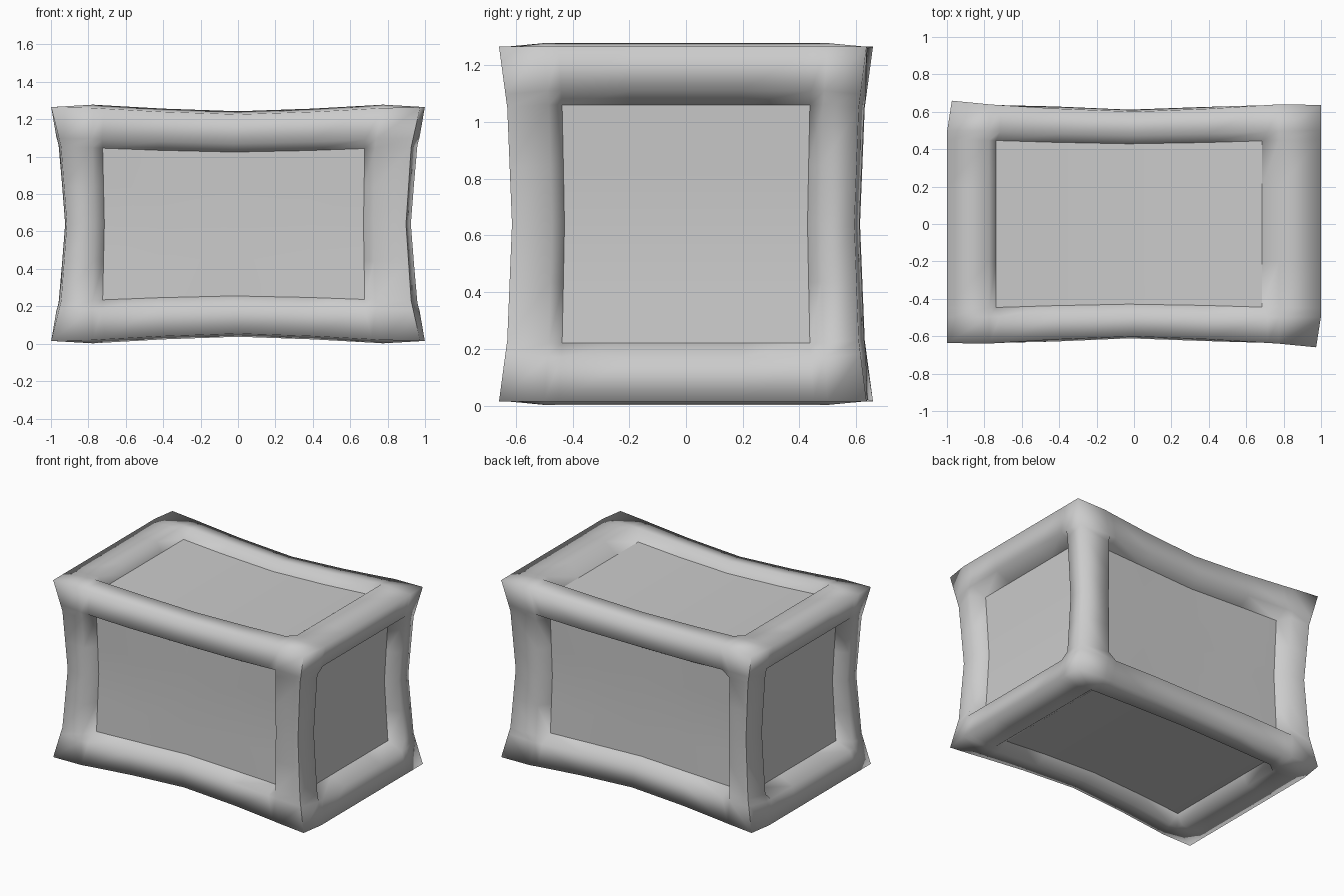
import bpy, bmesh
from math import copysign

if "Cube" in bpy.data.objects:
    bpy.data.objects.remove(bpy.data.objects["Cube"])

# Grid stations per axis: outer edge, frame crest, panel border, panel interior
GRID = [
    [-1, -.775, -.715, -.4, 0, .4, .715, .775, 1],
    [-.645, -.5, -.45, -.2, 0, .2, .45, .5, .645],
    [-.625, -.458, -.41, -.2, 0, .2, .41, .458, .625],
]
CREST = [1.014, .657, .643]     # half size at the rounded frame crest
PANEL = [.9, .568, .575]        # half size at the recessed panel
N = 8
bm = bmesh.new()
verts, ring_of = {}, {}


def pinch(p):
    """Draw the frame in at the middle of its bars."""
    x, y, z = p
    px = max(0, 1 - (abs(x) / .85) ** 1.4)
    t = min(1, abs(z) / .63)
    pz = 1 - .55 * t if t < .65 else .6425 * (1 - t) / .35
    return (x - copysign(.085, x) * x ** 4 * pz,
            y - copysign(.045, y) * (y / .65) ** 2 * max(px, pz),
            z - .04 * z / .64 * px + .64)


def vert(axis, idx):
    if idx in verts:
        return verts[idx]
    p = [float(GRID[a][idx[a]]) for a in range(3)]
    ring = min(min(idx[a], N - idx[a]) for a in range(3) if a != axis)
    side = 1 if idx[axis] else -1
    if ring == 1:
        p[axis] = side * CREST[axis]
    elif ring >= 2:
        p[axis] = side * PANEL[axis]
    # small offsets of the panel and its lip
    if ring >= 1:
        if axis == 0:
            p[2] *= 1.025
        elif axis == 1:
            p[0] -= .025
        elif ring >= 2:
            p[0] -= .027
    # upright corner edges lean alternately
    if idx[0] in (0, N) and idx[1] in (0, N):
        cx, cy = (.975, .66) if p[0] * p[1] < 0 else (1, .637)
        p[0], p[1] = copysign(cx, p[0]), copysign(cy, p[1])
    v = bm.verts.new(pinch(p))
    verts[idx] = v
    ring_of[v] = ring
    return v


# Six framed sides sharing their outer edges
for axis in range(3):
    u, w = [a for a in range(3) if a != axis]
    for end in (0, N):
        for i in range(N):
            for j in range(N):
                quad = []
                for di, dj in ((0, 0), (1, 0), (1, 1), (0, 1)):
                    k = [0, 0, 0]
                    k[axis], k[u], k[w] = end, i + di, j + dj
                    quad.append(vert(axis, tuple(k)))
                bm.faces.new(quad).smooth = True

bmesh.ops.recalc_face_normals(bm, faces=bm.faces)

# Sharp panel borders and the two hard upright edges
for e in bm.edges:
    a, b = e.verts
    if ring_of[a] == ring_of[b] == 2:
        e.smooth = False
    if all(abs(v.co.x) > .85 and abs(v.co.y) > .59 and v.co.x * v.co.y < 0
           and ring_of[v] == 0 for v in e.verts) and abs(a.co.z - b.co.z) > .03:
        e.smooth = False

mesh = bpy.data.meshes.new("crate")
bm.to_mesh(mesh)
bm.free()
crate = bpy.data.objects.new("crate", mesh)
bpy.context.collection.objects.link(crate)
